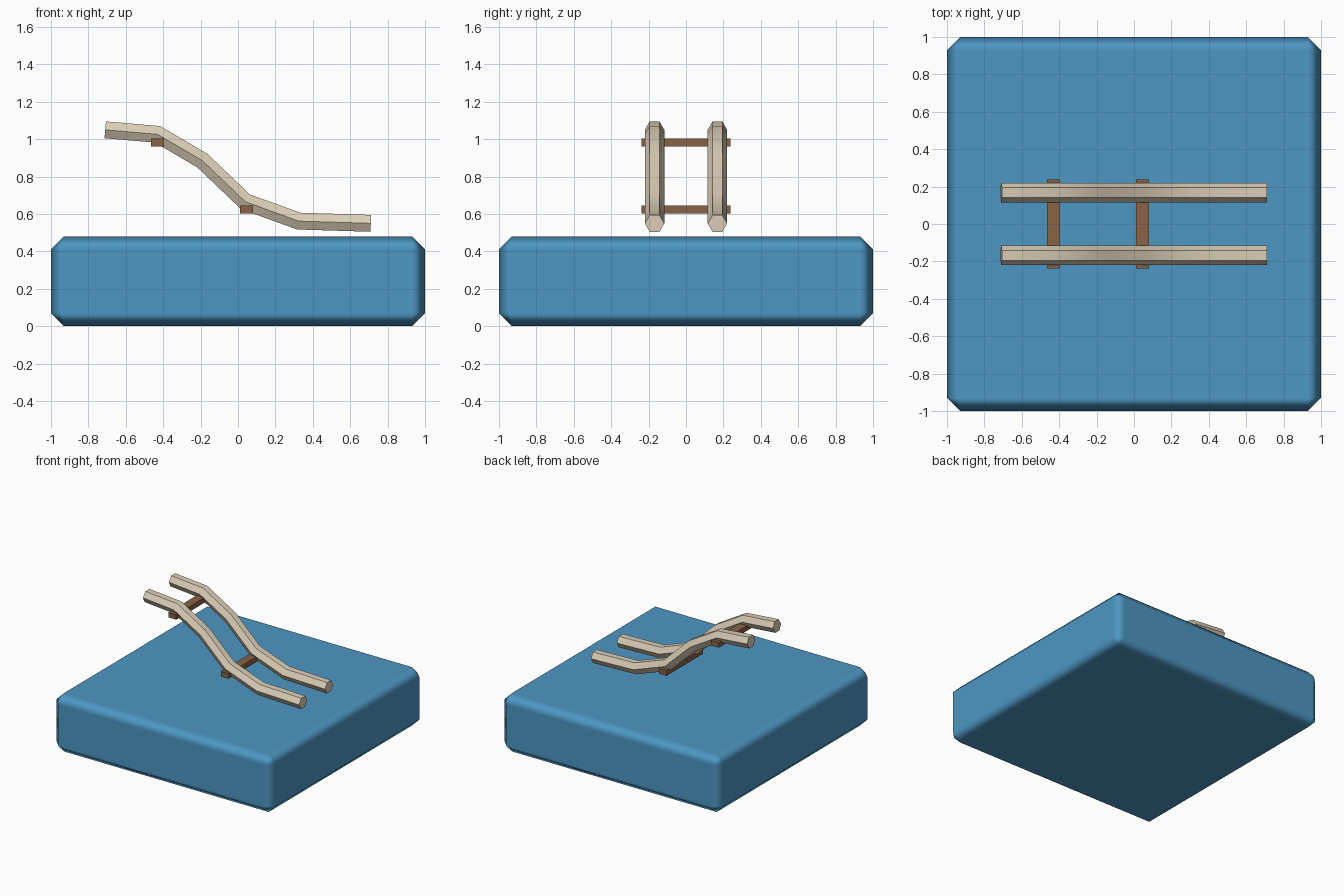
import bpy, bmesh, math
from mathutils import Vector

if "Cube" in bpy.data.objects:
    bpy.data.objects.remove(bpy.data.objects["Cube"])


def material(name, rgb):
    m = bpy.data.materials.new(name)
    m.diffuse_color = (*rgb, 1)
    m.use_nodes = True
    m.node_tree.nodes["Principled BSDF"].inputs["Base Color"].default_value = m.diffuse_color
    return m


BLUE = material("blue", (0.075, 0.31, 0.55))
CREAM = material("cream", (0.72, 0.63, 0.48))
BROWN = material("brown", (0.25, 0.125, 0.062))


def add_object(name, bm, mat):
    bmesh.ops.recalc_face_normals(bm, faces=bm.faces[:])
    me = bpy.data.meshes.new(name)
    bm.to_mesh(me)
    bm.free()
    me.materials.append(mat)
    ob = bpy.data.objects.new(name, me)
    bpy.context.collection.objects.link(ob)
    return ob


def box(name, lo, hi, mat):
    bm = bmesh.new()
    bmesh.ops.create_cube(bm, size=1)
    for v in bm.verts:
        v.co = Vector([l + (c + 0.5) * (h - l) for l, h, c in zip(lo, hi, v.co)])
    return add_object(name, bm, mat)


def smooth(ob, degrees):
    bpy.ops.object.select_all(action='DESELECT')
    ob.select_set(True)
    bpy.context.view_layer.objects.active = ob
    bpy.ops.object.shade_smooth_by_angle(angle=math.radians(degrees))


# Chamfered base block with soft shading over the chamfers
base = box("base", (-1, -1, 0), (1, 1, 0.48), BLUE)
for p in base.data.polygons:
    p.use_smooth = True
bevel = base.modifiers.new("chamfer", 'BEVEL')
bevel.width = 0.07
bevel.segments = 1
bevel.limit_method = 'NONE'
bevel.harden_normals = True

# Rails: hexagonal section swept along the S-shaped slope
PATH = [(-0.71, 1.05), (-0.43, 1.026), (-0.19, 0.885),
        (0.04, 0.665), (0.325, 0.562), (0.71, 0.55)]
RADIUS = 0.052


def rail(name, y):
    pts = [Vector((x, 0, z)) for x, z in PATH]
    bm = bmesh.new()
    rings = []
    for i, p in enumerate(pts):
        a = (p - pts[i - 1]).normalized() if i else (pts[1] - p).normalized()
        b = (pts[i + 1] - p).normalized() if i < len(pts) - 1 else a
        t = (a + b).normalized()
        up = Vector((-t.z, 0, t.x)) / t.dot(a)  # mitred joint
        rings.append([bm.verts.new(p + Vector((0, y, 0))
                      + Vector((0, 1, 0)) * RADIUS * math.cos(k * math.pi / 3)
                      + up * RADIUS * math.sin(k * math.pi / 3))
                      for k in range(6)])
    for r, s in zip(rings, rings[1:]):
        for k in range(6):
            n = (k + 1) % 6
            bm.faces.new((r[k], r[n], s[n], s[k]))
    bm.faces.new(rings[0])
    bm.faces.new(rings[-1])
    smooth(add_object(name, bm, CREAM), 35)


rail("front_rail", -0.168)
rail("back_rail", 0.168)

# Cross ties under the rails
for name, x, z in (("upper_tie", -0.43, 0.982), ("lower_tie", 0.045, 0.624)):
    box(name, (x - 0.035, -0.238, z - 0.021), (x + 0.035, 0.238, z + 0.021), BROWN)
